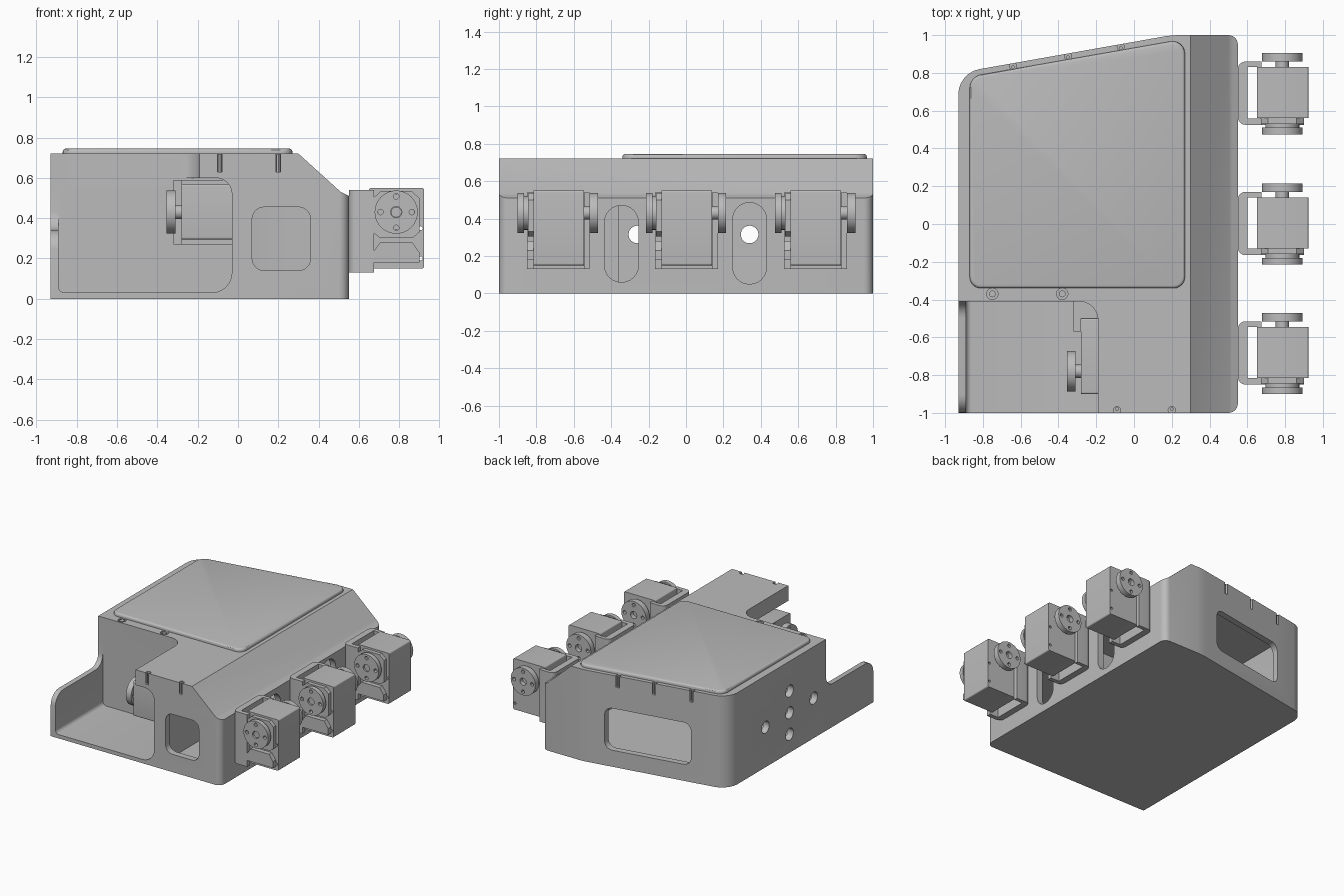
import bpy, bmesh, math
from mathutils import Matrix, Vector

if "Cube" in bpy.data.objects:
    bpy.data.objects.remove(bpy.data.objects["Cube"], do_unlink=True)

GREY = (0.5, 0.5, 0.5, 1)
grey = bpy.data.materials.new("plain grey")
grey.use_nodes = True
grey.diffuse_color = GREY
grey.node_tree.nodes["Principled BSDF"].inputs["Base Color"].default_value = GREY


def rounded(corners, steps=6):
    """Outline from (u, v) or (u, v, setback) corners, rounding those with a setback."""
    out = []
    n = len(corners)
    for i, c in enumerate(corners):
        p = Vector(c[:2])
        if len(c) < 3:
            out.append(p)
            continue
        a = p + (Vector(corners[i - 1][:2]) - p).normalized() * c[2]
        b = p + (Vector(corners[(i + 1) % n][:2]) - p).normalized() * c[2]
        a2, b2 = a.lerp(p, 0.55), b.lerp(p, 0.55)
        for k in range(steps + 1):
            t = k / steps
            s = 1 - t
            out.append(a * s**3 + a2 * 3 * s * s * t + b2 * 3 * s * t * t + b * t**3)
    return out


def prism(name, corners, axis, lo, hi):
    """Extrude an outline along an axis."""
    place = {"x": lambda u, v, w: (w, u, v),
             "y": lambda u, v, w: (u, w, v),
             "z": lambda u, v, w: (u, v, w)}[axis]
    pts = rounded(corners)
    bm = bmesh.new()
    rings = [[bm.verts.new(place(p.x, p.y, w)) for p in pts] for w in (lo, hi)]
    for ring in rings:
        bm.faces.new(ring)
    n = len(pts)
    for i in range(n):
        j = (i + 1) % n
        bm.faces.new((rings[0][i], rings[0][j], rings[1][j], rings[1][i]))
    bmesh.ops.recalc_face_normals(bm, faces=bm.faces)
    mesh = bpy.data.meshes.new(name)
    bm.to_mesh(mesh)
    bm.free()
    mesh.materials.append(grey)
    obj = bpy.data.objects.new(name, mesh)
    bpy.context.collection.objects.link(obj)
    return obj


def rect(u0, u1, v0, v1, r=None):
    tail = () if r is None else (r,)
    return [(u, v) + tail for u, v in ((u0, v0), (u1, v0), (u1, v1), (u0, v1))]


def disc(name, u, v, r, axis, lo, hi, sides=32):
    ring = [(u + r * math.cos(math.tau * k / sides), v + r * math.sin(math.tau * k / sides))
            for k in range(sides)]
    return prism(name, ring, axis, lo, hi)


def apply(obj, mod):
    bpy.context.view_layer.objects.active = obj
    bpy.ops.object.modifier_apply(modifier=mod.name)


def cut(obj, cutter):
    cutter.hide_render = True
    mod = obj.modifiers.new("cut", "BOOLEAN")
    mod.operation, mod.solver, mod.object = "DIFFERENCE", "EXACT", cutter
    apply(obj, mod)
    bpy.data.objects.remove(cutter, do_unlink=True)


def slope(dx=0, dz=0):
    """Wedge that takes off the upper right edge."""
    pts = [(0.3, 0.72), (0.51, 0.53), (0.55, 0.51)]
    return prism("slope", [(x + dx, z + dz) for x, z in pts]
                 + [(1, 0.51 + dz), (1, 1), (0.3 + dx, 1)], "y", -1.2, 1.2)


# Housing shell
housing = prism("housing", [(-0.93, -1), (0.55, -1, 0.05), (0.55, 1, 0.05),
                            (0.2, 1, 0.04), (-0.93, 0.8, 0.11)], "z", 0, 0.72)
cut(housing, slope())

# Hollow main chamber and front bay
chamber = prism("chamber", [(-0.88, -0.36), (0.5, -0.36), (0.5, 0.95),
                            (0.2, 0.95), (-0.88, 0.76, 0.08)], "z", 0.03, 0.69)
cut(chamber, slope(-0.04, -0.03))
cut(housing, chamber)
cut(housing, prism("bay", rect(0.02, 0.5, -0.95, -0.3), "z", 0.03, 0.5))

# Open front corner: tray, overhang and low side wall
cut(housing, prism("tray", [(-0.89, 0.03, 0.03), (-0.03, 0.03, 0.1), (-0.03, 0.6, 0.08),
                            (-0.89, 0.6)], "y", -1.1, -0.41))
cut(housing, prism("top_opening", [(-1, -1.1), (-0.19, -1.1), (-0.19, -0.41, 0.1),
                                   (-1, -0.41)], "z", 0.55, 0.9))
cut(housing, prism("wall_dip", [(-1.1, 0.2), (-1.001, 0.2), (-1.001, 0.34, 0.1),
                                (-0.41, 0.34, 0.09), (-0.41, 0.9), (-1.1, 0.9)],
                   "x", -1, -0.87))

# Windows, cable slots and round holes
cut(housing, prism("front_window", rect(0.07, 0.36, 0.14, 0.455, 0.06), "y", -1.1, -0.9))
cut(housing, prism("back_window", rect(-0.64, 0.03, 0.13, 0.46, 0.06), "y", 0.7, 1.1))
for y, z0, z1 in ((-0.345, 0.06, 0.47), (0.34, 0.05, 0.485)):
    cut(housing, prism("slot", rect(y - 0.09, y + 0.09, z0, z1, 0.088), "x", 0.45, 0.6))
for dy, dz in ((0, 0), (0.3, 0), (-0.3, 0), (0, 0.17), (0, -0.17)):
    cut(housing, disc("hole", 0.04 + dy, 0.315 + dz, 0.047, "x", -1, -0.8))

# Screw grooves along the front and back edges
for x, y in ((-0.09, -0.985), (0.2, -0.985), (-0.64, 0.836), (-0.35, 0.888), (-0.07, 0.938)):
    cut(housing, disc("groove", x, y, 0.019, "z", 0.63, 0.8, 16))
    disc("edge_screw", x, y + math.copysign(0.006, -y), 0.01, "z", 0.62, 0.715, 12)
for x in (-0.75, -0.38):
    cut(housing, disc("screw_well", x, -0.37, 0.03, "z", 0.705, 0.8, 24))
    disc("top_screw", x, -0.37, 0.018, "z", 0.7, 0.719, 16)

# Raised lid
lid = prism("lid", [(-0.87, -0.34, 0.06), (0.27, -0.34, 0.06), (0.27, 0.98, 0.08),
                    (-0.87, 0.78, 0.06)], "z", 0.7, 0.745)
bevel = lid.modifiers.new("soft_edge", "BEVEL")
bevel.width, bevel.segments, bevel.angle_limit = 0.015, 3, math.radians(50)
apply(lid, bevel)


def horn(name, lo, hi):
    """Round servo output plate with screw holes."""
    plate = disc(name, 0, 0, 0.107, "y", lo, hi, 40)
    for k in range(4):
        a = k * math.pi / 2
        cut(plate, disc("hole", 0.078 * math.cos(a), 0.078 * math.sin(a), 0.014,
                        "y", lo - 0.1, hi + 0.1, 12))
    cut(plate, disc("hole", 0, 0, 0.028, "y", lo - 0.1, hi + 0.1, 20))
    return plate


def servo(prefix, matrix, mounted):
    """Servo about its output axis (local y), with an optional bracket."""
    case = prism("case", rect(-0.135, 0.138, -0.28, 0.12, 0.01), "y", -0.135, 0.135)
    for x in (-0.122, 0.122):
        for z in (-0.08, -0.23):
            cut(case, disc("hole", x, z, 0.01, "y", -0.3, 0.3, 12))
    parts = [case, horn("back_horn", 0.165, 0.21),
             disc("back_stem", 0, 0, 0.035, "y", 0.13, 0.175, 24)]
    if mounted:
        parts += [
            horn("front_horn", -0.22, -0.185),
            disc("front_stem", 0, 0, 0.026, "y", -0.208, -0.13, 24),
            prism("raised_face", [(-0.115, -0.1), (-0.085, -0.125), (0.085, -0.125),
                                  (0.115, -0.1), (0.115, 0.07), (0.075, 0.105),
                                  (-0.075, 0.105), (-0.115, 0.07)], "y", -0.165, -0.13),
            disc("collar", 0, 0, 0.09, "y", -0.187, -0.16),
            prism("plug", [(-0.115, -0.25), (0.115, -0.25), (0.115, -0.2),
                           (0.08, -0.15), (-0.08, -0.15), (-0.115, -0.2)],
                  "y", -0.17, -0.13),
            prism("bracket", [(-0.235, -0.17, 0.04), (-0.11, -0.17), (-0.11, -0.136),
                              (-0.185, -0.136), (-0.185, 0.136), (-0.11, 0.136),
                              (-0.11, 0.165), (-0.235, 0.165, 0.04)], "z", -0.3, 0.11)]
    for part in parts:
        part.name = prefix + "_servo_" + part.name.split(".")[0]
        part.matrix_world = matrix


# Three servos on the sloped side, one lying in the open corner
for name, y in (("front", -0.68), ("middle", 0.005), ("back", 0.695)):
    servo(name, Matrix.Translation((0.785, y, 0.43)), True)
lying = Matrix(((0, -1, 0, -0.145), (0, 0, -1, -0.78), (1, 0, 0, 0.43), (0, 0, 0, 1)))
servo("corner", lying, False)
prism("corner_servo_mount", rect(-0.32, -0.03, 0.27, 0.59), "y", -0.5, -0.41)
prism("corner_servo_flange", rect(-0.32, -0.28, 0.27, 0.59), "y", -0.57, -0.5)

# Smooth rounded surfaces, keep sharp edges
bpy.ops.object.select_all(action="DESELECT")
for obj in bpy.context.collection.objects:
    if obj.type == "MESH":
        obj.select_set(True)
        bpy.context.view_layer.objects.active = obj
bpy.ops.object.shade_smooth_by_angle(angle=math.radians(30))
